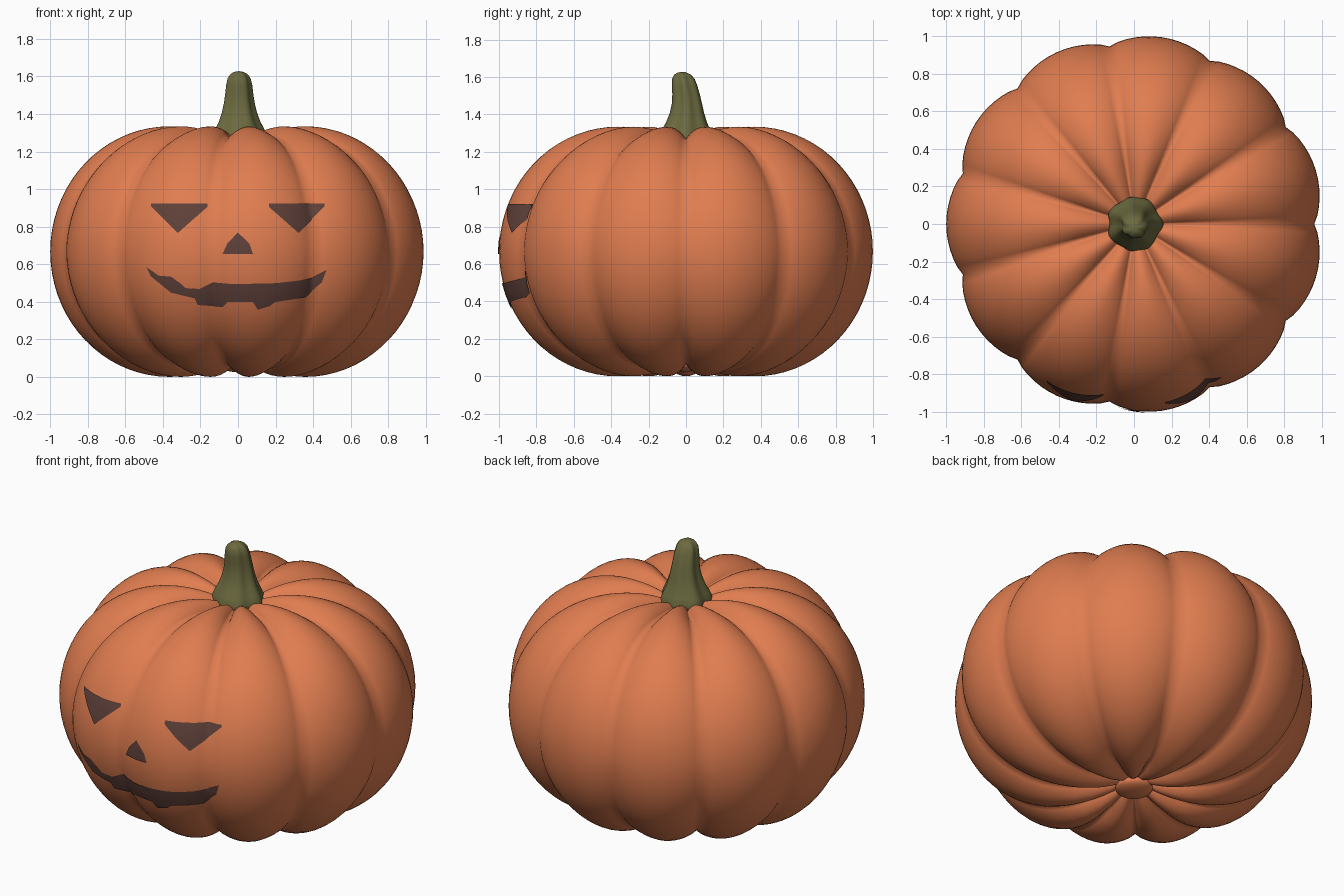
import bpy, bmesh, math
from mathutils import Vector
from mathutils.bvhtree import BVHTree

if "Cube" in bpy.data.objects:
    bpy.data.objects.remove(bpy.data.objects["Cube"])


def material(name, col):
    m = bpy.data.materials.new(name)
    m.diffuse_color = (*col, 1)
    m.use_nodes = True
    m.node_tree.nodes["Principled BSDF"].inputs["Base Color"].default_value = m.diffuse_color
    return m


ORANGE = material("pumpkin orange", (0.745, 0.205, 0.08))
GREEN = material("stem green", (0.15, 0.145, 0.05))
DARK = material("face dark brown", (0.115, 0.052, 0.042))


def finish(name, bm, mat):
    bm.normal_update()
    me = bpy.data.meshes.new(name)
    bm.to_mesh(me)
    me.materials.append(mat)
    for p in me.polygons:
        p.use_smooth = True
    ob = bpy.data.objects.new(name, me)
    bpy.context.collection.objects.link(ob)
    return ob


def loft(rings, bottom, top):
    """Skin closed rings listed bottom to top, closed by pole points."""
    bm = bmesh.new()
    vs = [[bm.verts.new(p) for p in ring] for ring in rings]
    n = len(vs[0])
    b, t = bm.verts.new(bottom), bm.verts.new(top)
    for i in range(n):
        j = (i + 1) % n
        bm.faces.new((b, vs[0][j], vs[0][i]))
        bm.faces.new((t, vs[-1][i], vs[-1][j]))
        for lo, hi in zip(vs, vs[1:]):
            bm.faces.new((lo[i], lo[j], hi[j], hi[i]))
    return bm


# Pumpkin body: rounded profile with dimpled poles and 11 lobes
LOBES, SEG, MID, CORE, A, B = 11, 132, 0.667, 0.37, 0.635, 0.667
DIP = 0.12
profile = []                                   # r, z, normal r, normal z
inner = [0.03, 0.08, 0.13, 0.18, 0.23, 0.28, 0.33]
for r in inner:
    profile.append((r, DIP * (1 - r / CORE) ** 2, 0, -1))
for k in range(37):
    t = math.radians(-90 + 5 * k)
    n = Vector((math.cos(t) / A, math.sin(t) / B)).normalized()
    profile.append((CORE + A * math.cos(t), MID + B * math.sin(t), n.x, n.y))
for r in reversed(inner):
    profile.append((r, 2 * MID - DIP * (1 - r / CORE) ** 2, 0, 1))

rings = []
for r, z, nr, nz in profile:
    ring = []
    for i in range(SEG):
        a = 2 * math.pi * i / SEG
        groove = 1 - abs(math.sin(LOBES * a / 2)) ** 0.75
        d = (0.05 + 0.015 * abs(nz)) * groove * min(1, r / 0.28)
        rr = r - d * nr
        ring.append((rr * math.cos(a) + 0.005, rr * math.sin(a), z - d * nz))
    rings.append(ring)
body = loft(rings, (0.005, 0, DIP), (0.005, 0, 2 * MID - DIP))
finish("pumpkin_body", body, ORANGE)
tree = BVHTree.FromBMesh(body)

# Blossom button under the body
bm = bmesh.new()
bmesh.ops.create_uvsphere(bm, u_segments=32, v_segments=16, radius=1)
bmesh.ops.scale(bm, vec=(0.105, 0.105, 0.04), verts=bm.verts)
bmesh.ops.translate(bm, vec=(0, 0, 0.065), verts=bm.verts)
finish("blossom_button", bm, ORANGE)

# Ribbed stem leaning slightly to the front: z, y centre, radius
stem = [(1.24, 0, 0.145), (1.285, 0, 0.142), (1.32, 0, 0.128), (1.36, 0.003, 0.108),
        (1.41, 0.005, 0.091), (1.46, 0.005, 0.08), (1.51, 0.0, 0.073),
        (1.555, -0.008, 0.068), (1.59, -0.014, 0.06), (1.612, -0.018, 0.045),
        (1.624, -0.02, 0.024)]
rings = []
for z, cy, r in stem:
    ring = []
    for i in range(70):
        a = 2 * math.pi * i / 70
        rr = r * (1 + 0.035 * math.cos(7 * a) + 0.035 * math.cos(5 * a))
        ring.append((rr * math.cos(a) + 0.003, cy + rr * math.sin(a), z))
    rings.append(ring)
finish("stem", loft(rings, (0, 0, 1.24), (0.003, -0.02, 1.628)), GREEN)


def face_patch(name, outline):
    """Cut a flat outline into small cells and drape it on the body front."""
    bm = bmesh.new()
    bm.faces.new([bm.verts.new((x, -2, z)) for x, z in outline])
    bmesh.ops.triangulate(bm, faces=bm.faces[:])
    for axis in (Vector((1, 0, 0)), Vector((0, 0, 1))):
        for k in range(-25, 50):
            bmesh.ops.bisect_plane(bm, geom=bm.verts[:] + bm.edges[:] + bm.faces[:],
                                   plane_co=axis * (k * 0.02 + 0.0013), plane_no=axis)
    for v in bm.verts:
        hit, normal, _, _ = tree.ray_cast(v.co, Vector((0, 1, 0)))
        v.co = hit + normal * 0.006
    bm.normal_update()
    bmesh.ops.reverse_faces(bm, faces=[f for f in bm.faces if f.normal.y > 0])
    finish(name, bm, DARK)


# Eyes, nose and mouth
eye = [(0.165, 0.92), (0.165, 0.902), (0.32, 0.765), (0.46, 0.907), (0.46, 0.92)]
face_patch("right_eye", eye)
face_patch("left_eye", [(-x, z) for x, z in eye])
face_patch("nose", [(0, 0.768), (-0.055, 0.71), (-0.08, 0.655), (0.08, 0.655), (0.06, 0.71)])
face_patch("mouth", [
    (-0.485, 0.585), (-0.42, 0.54), (-0.355, 0.535), (-0.30, 0.495), (-0.295, 0.475),
    (-0.205, 0.47), (-0.135, 0.505), (-0.02, 0.495), (0.20, 0.50), (0.215, 0.475),
    (0.31, 0.475), (0.33, 0.515), (0.39, 0.53), (0.47, 0.57), (0.445, 0.505),
    (0.355, 0.425), (0.195, 0.40), (0.17, 0.38), (0.105, 0.36), (0.08, 0.40),
    (-0.055, 0.40), (-0.08, 0.375), (-0.215, 0.385), (-0.23, 0.42), (-0.355, 0.45),
    (-0.46, 0.535)])
